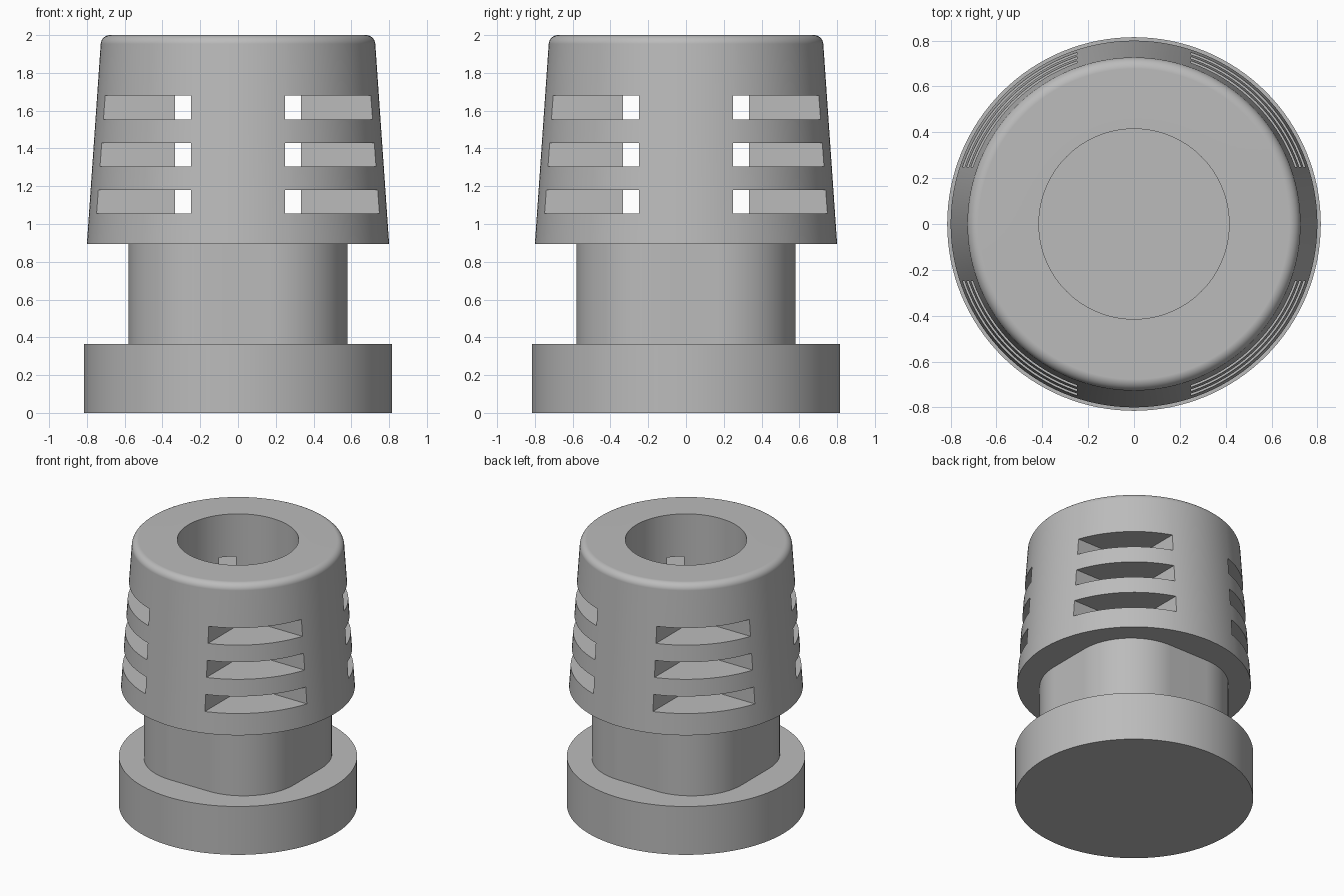
import bpy
import bmesh
from math import sin, cos, pi, radians
from mathutils import Vector, Matrix

if "Cube" in bpy.data.objects:
    bpy.data.objects.remove(bpy.data.objects["Cube"], do_unlink=True)

GREY = (0.5, 0.5, 0.5, 1)
grey = bpy.data.materials.new("plain_grey")
grey.use_nodes = True
grey.diffuse_color = GREY
grey.node_tree.nodes["Principled BSDF"].inputs["Base Color"].default_value = GREY

SIDES = 128


def add_object(name, bm):
    bmesh.ops.recalc_face_normals(bm, faces=bm.faces)
    mesh = bpy.data.meshes.new(name)
    bm.to_mesh(mesh)
    bm.free()
    mesh.materials.append(grey)
    obj = bpy.data.objects.new(name, mesh)
    bpy.context.collection.objects.link(obj)
    return obj


def activate(obj):
    bpy.ops.object.select_all(action='DESELECT')
    obj.select_set(True)
    bpy.context.view_layer.objects.active = obj


def smooth(obj):
    activate(obj)
    bpy.ops.object.shade_smooth_by_angle(angle=radians(30))
    obj.modifiers.new("even_shading", 'WEIGHTED_NORMAL').keep_sharp = True


def prism(name, outline, bottom, top):
    bm = bmesh.new()
    face = bm.faces.new([bm.verts.new((x, y, bottom)) for x, y in outline])
    geom = bmesh.ops.extrude_face_region(bm, geom=[face])["geom"]
    moved = [v for v in geom if isinstance(v, bmesh.types.BMVert)]
    bmesh.ops.translate(bm, verts=moved, vec=(0, 0, top - bottom))
    return add_object(name, bm)


def lathe(name, profile):
    """Revolve a profile that starts and ends on the axis."""
    bm = bmesh.new()
    verts = [bm.verts.new((r, 0, z)) for r, z in profile]
    edges = [bm.edges.new(pair) for pair in zip(verts, verts[1:])]
    bmesh.ops.spin(bm, geom=verts + edges, cent=(0, 0, 0), axis=(0, 0, 1),
                   angle=2 * pi, steps=SIDES, use_merge=True)
    bmesh.ops.remove_doubles(bm, verts=bm.verts, dist=0.0001)
    return add_object(name, bm)


# Round base disc
circle = [(0.815 * cos(2 * pi * i / SIDES), 0.815 * sin(2 * pi * i / SIDES))
          for i in range(SIDES)]
smooth(prism("base_disc", circle, 0, 0.365))

# Neck: square section with large rounded corners
HALF, CORNER, STEPS = 0.58, 0.42, 20
outline = []
for quarter in range(4):
    middle = Matrix.Rotation(quarter * pi / 2, 2) @ Vector((HALF - CORNER,) * 2)
    for i in range(STEPS + 1):
        a = (quarter + i / STEPS) * pi / 2
        outline.append((middle.x + CORNER * cos(a), middle.y + CORNER * sin(a)))
smooth(prism("neck", outline, 0.365, 0.895))

# Tapered head with a rounded rim and a blind bore
FILLET = 0.05
rim = [(0.677 + FILLET * cos(a), 1.95 + FILLET * sin(a))
       for a in (radians(4 + 86 * i / 8) for i in range(9))]
head = lathe("slotted_head", [(0, 0.895), (0.80, 0.895)] + rim
             + [(0.415, 2.0), (0.415, 0.91), (0, 0.91)])

# Three levels of slots, cut in all four corners
SLOT_IN, SLOT_OUT, SLOT_HEIGHT = 0.248, 1.0, 0.125
bm = bmesh.new()
size, centre = SLOT_OUT - SLOT_IN, (SLOT_OUT + SLOT_IN) / 2
for level in range(3):
    for sx in (-1, 1):
        for sy in (-1, 1):
            place = Matrix.Translation((sx * centre, sy * centre, 1.117 + 0.25 * level))
            bmesh.ops.create_cube(bm, size=1, matrix=place @ Matrix.Diagonal(
                (size, size, SLOT_HEIGHT, 1)))
cutter = add_object("slot_cutter", bm)
cutter.hide_render = True

cut = head.modifiers.new("slots", 'BOOLEAN')
cut.object = cutter
cut.operation = 'DIFFERENCE'
cut.solver = 'EXACT'
activate(head)
bpy.ops.object.modifier_apply(modifier=cut.name)
bpy.data.objects.remove(cutter, do_unlink=True)
smooth(head)
